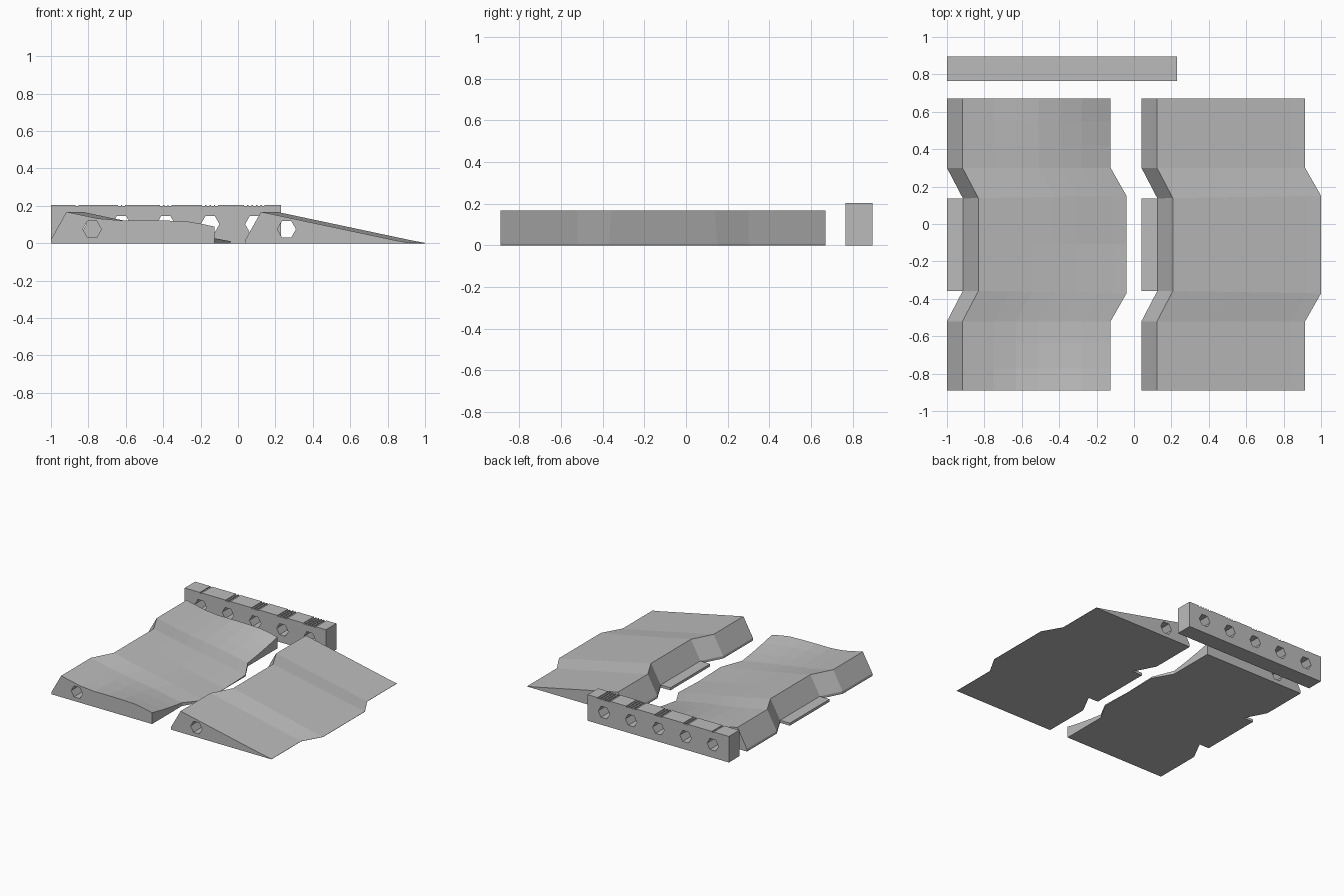
import bpy, bmesh, math
from mathutils import Matrix

if "Cube" in bpy.data.objects:
    bpy.data.objects.remove(bpy.data.objects["Cube"])

grey = bpy.data.materials.new("plain_grey")
grey.use_nodes = True
grey.diffuse_color = (0.5, 0.5, 0.5, 1)
grey.node_tree.nodes["Principled BSDF"].inputs["Base Color"].default_value = (0.5, 0.5, 0.5, 1)

MID_Y = -0.11      # mirror line of the wedges
HALF = 0.78        # half their length
SHIFT = 0.085      # forward step of the middle section


def finish(bm, name):
    bmesh.ops.recalc_face_normals(bm, faces=bm.faces)
    mesh = bpy.data.meshes.new(name)
    bm.to_mesh(mesh)
    bm.free()
    mesh.materials.append(grey)
    obj = bpy.data.objects.new(name, mesh)
    bpy.context.collection.objects.link(obj)
    return obj


def drill(obj, centres, y):
    """Cut upright hexagonal holes along y through the object."""
    bm = bmesh.new()
    for x, z in centres:
        place = (Matrix.Translation((x, y, z)) @ Matrix.Rotation(math.pi / 2, 4, 'X')
                 @ Matrix.Rotation(math.pi / 2, 4, 'Z'))
        bmesh.ops.create_cone(bm, cap_ends=True, segments=6, radius1=0.05,
                              radius2=0.05, depth=2, matrix=place)
    cutter = finish(bm, "hole_cutter")
    cutter.hide_render = True
    mod = obj.modifiers.new("holes", 'BOOLEAN')
    mod.operation = 'DIFFERENCE'
    mod.solver = 'EXACT'
    mod.object = cutter
    bpy.context.view_layer.objects.active = obj
    bpy.ops.object.modifier_apply(modifier=mod.name)
    bpy.data.objects.remove(cutter)


def box(name, low, high):
    bm = bmesh.new()
    bmesh.ops.create_cube(bm, size=1)
    for v in bm.verts:
        v.co = [high[i] if v.co[i] > 0 else low[i] for i in range(3)]
    return finish(bm, name)


# Section points along the sloping top: distance from back, extra lift at the ends
SLOPE = [(0.083, 0), (0.25, 0), (0.37, 0.015), (0.49, 0.041),
         (0.61, 0.065), (0.72, 0.085), (0.80, 0.089), (0.875, 0.087)]


def wedge(name, back, lifted):
    # Stations from the middle outwards, mirrored to both ends
    outer = [(0.247, SHIFT), (0.41, 0), (0.53, 0), (0.66, 0), (HALF, 0)]
    stations = ([(-h, s) for h, s in reversed(outer)] + [(0, SHIFT)] + outer)
    bm = bmesh.new()
    rings = []
    for h, shift in stations:
        points = [(0, 0), (0, 0.02)]
        for x, lift in SLOPE:
            z = 0.168 * (0.875 - x) / 0.792
            points.append((x, max(z, 0.002) + lifted * lift * (h / HALF) ** 2))
        points.append((0.875, 0))
        ring = []
        for x, z in points:
            # The middle section widens slightly towards the thin edge
            flare = math.copysign(0.016 * x, h) if shift and h else 0
            ring.append(bm.verts.new((back + shift + x, MID_Y + h + flare, z)))
        rings.append(ring)
    for a, b in zip(rings, rings[1:]):
        for i in range(len(a)):
            j = (i + 1) % len(a)
            bm.faces.new((a[i], a[j], b[j], b[i]))
    bm.faces.new(rings[0])
    bm.faces.new(rings[-1])
    obj = finish(bm, name)
    drill(obj, [(back + 0.22, 0.075)], MID_Y)
    # Thin tab filling the notch behind the middle section
    box(name + "_tab", (back, MID_Y - 0.247, 0), (back + SHIFT, MID_Y + 0.247, 0.02))


wedge("curved_wedge", -1.0, 1)
wedge("straight_wedge", 0.04, 0)

# Drilled bar, its top grooved with one to five marks above the holes
TOP, DEPTH, PITCH = 0.205, 0.007, 0.0235
holes = [-0.86 + 0.237 * i for i in range(5)]
outline = [(-1, 0), (-1, TOP)]
for count, centre in enumerate(holes, 1):
    for k in range(count):
        x = centre + (k - (count - 1) / 2) * PITCH
        outline += [(x - 0.008, TOP), (x - 0.008, TOP - DEPTH),
                    (x + 0.008, TOP - DEPTH), (x + 0.008, TOP)]
outline += [(0.23, TOP), (0.23, 0)]
bm = bmesh.new()
face = bm.faces.new([bm.verts.new((x, 0.765, z)) for x, z in outline])
made = bmesh.ops.extrude_face_region(bm, geom=[face])["geom"]
bmesh.ops.translate(bm, vec=(0, 0.13, 0),
                    verts=[g for g in made if isinstance(g, bmesh.types.BMVert)])
bar = finish(bm, "drilled_bar")
drill(bar, [(x, 0.102) for x in holes], 0.83)
